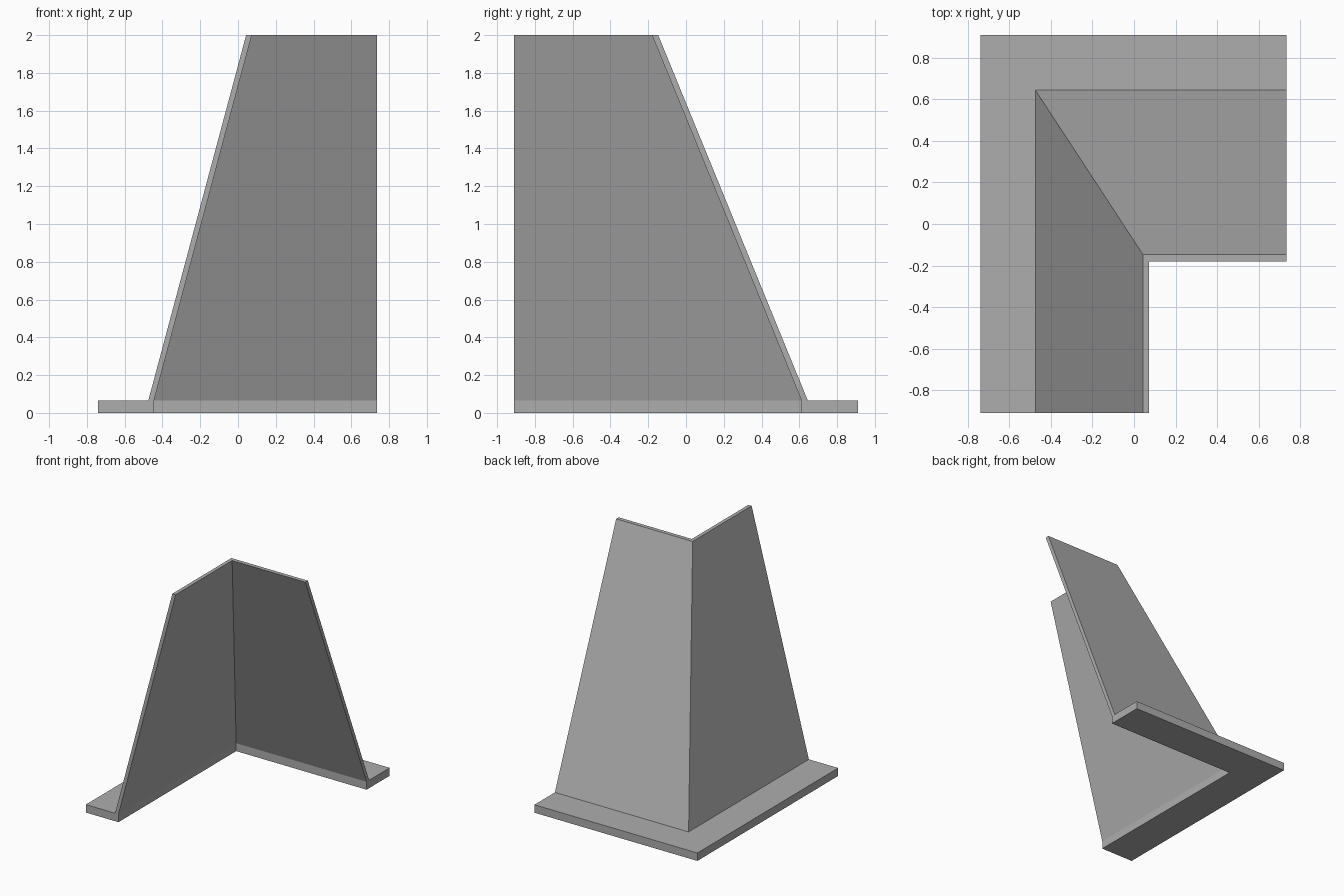
import bpy, bmesh

if "Cube" in bpy.data.objects:
    bpy.data.objects.remove(bpy.data.objects["Cube"])

FRONT, RIGHT = -0.91, 0.735   # cut ends of the two wings

# Cross-section as (x on left wing, y on back wing, z)
profile = [
    (-0.74, 0.91, 0.0),       # plinth outer foot
    (-0.74, 0.91, 0.065),     # plinth outer top
    (-0.475, 0.645, 0.065),   # wall outer foot
    (0.043, -0.147, 2.0),     # wall outer top
    (0.073, -0.18, 2.0),      # wall inner top
    (-0.445, 0.612, 0.065),   # wall inner foot
    (-0.445, 0.612, 0.0),     # plinth inner foot
]

grey = bpy.data.materials.new("light grey")
grey.diffuse_color = (0.42, 0.42, 0.42, 1)
grey.use_nodes = True
grey.node_tree.nodes["Principled BSDF"].inputs["Base Color"].default_value = grey.diffuse_color

# Sweep the section around the mitred corner
bm = bmesh.new()
rings = [
    [bm.verts.new((x, FRONT, z)) for x, y, z in profile],
    [bm.verts.new((x, y, z)) for x, y, z in profile],
    [bm.verts.new((RIGHT, y, z)) for x, y, z in profile],
]
n = len(profile)
for a, b in zip(rings, rings[1:]):
    for i in range(n):
        j = (i + 1) % n
        bm.faces.new((a[i], a[j], b[j], b[i]))
bm.faces.new(rings[0])
bm.faces.new(rings[-1])
bmesh.ops.recalc_face_normals(bm, faces=bm.faces)

mesh = bpy.data.meshes.new("corner_wall")
bm.to_mesh(mesh)
bm.free()
mesh.materials.append(grey)
wall = bpy.data.objects.new("corner_wall_with_plinth", mesh)
bpy.context.collection.objects.link(wall)
